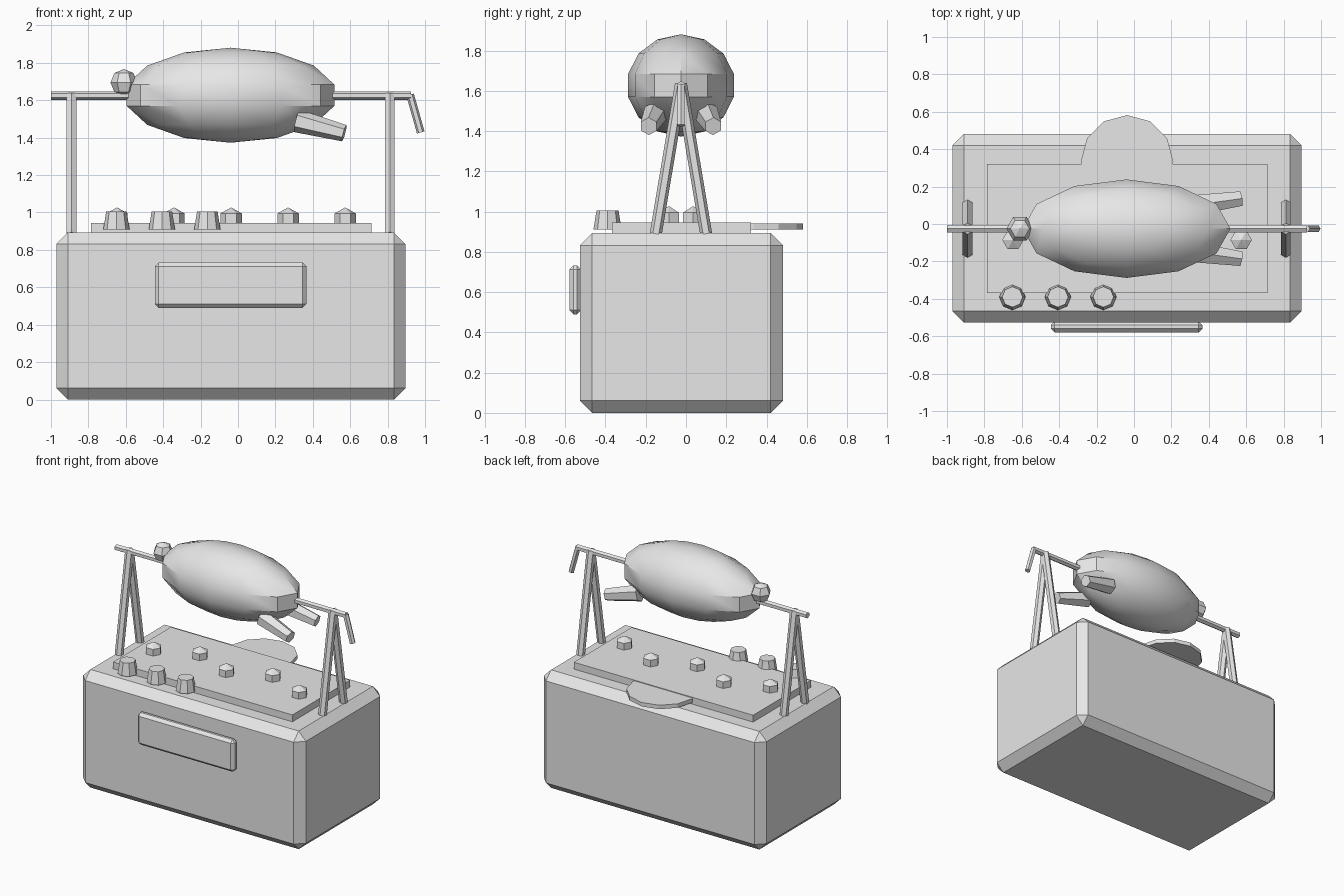
import bpy
from math import radians
from mathutils import Vector

CX, CY = -0.037, -0.025   # axis of the whole grill
SPIT_Z = 1.625

cube = bpy.data.objects.get("Cube")
if cube:
    bpy.data.objects.remove(cube, do_unlink=True)

grey = bpy.data.materials.new("plain_grey")
grey.use_nodes = True
grey.diffuse_color = (0.8, 0.8, 0.8, 1)
grey.node_tree.nodes["Principled BSDF"].inputs["Base Color"].default_value = (0.8, 0.8, 0.8, 1)


def finish(name):
    ob = bpy.context.object
    ob.name = name
    ob.data.materials.append(grey)
    return ob


def box(name, low, high, chamfer=0):
    low, high = Vector(low), Vector(high)
    bpy.ops.mesh.primitive_cube_add(size=1, location=(low + high) / 2)
    ob = finish(name)
    ob.scale = high - low
    bpy.ops.object.transform_apply(location=False, rotation=False, scale=True)
    if chamfer:
        mod = ob.modifiers.new("chamfer", 'BEVEL')
        mod.width = chamfer
        mod.segments = 1
    return ob


def rod(name, start, end, r1, r2=None, sides=6):
    start, end = Vector(start), Vector(end)
    axis = end - start
    bpy.ops.mesh.primitive_cone_add(vertices=sides, radius1=r1, radius2=r2 or r1,
                                    depth=axis.length, location=(start + end) / 2)
    ob = finish(name)
    ob.rotation_euler = axis.to_track_quat('Z', 'Y').to_euler()
    return ob


def ball(name, centre, radii, segments, rings, turn=0):
    bpy.ops.mesh.primitive_uv_sphere_add(segments=segments, ring_count=rings,
                                         radius=1, location=centre)
    ob = finish(name)
    ob.scale = radii
    ob.rotation_euler.z = radians(turn)
    bpy.ops.object.transform_apply(location=False, rotation=True, scale=True)
    return ob


# Chamfered grill box, cooking plate and front panel
box("grill_body", (-0.97, -0.527, 0), (0.895, 0.482, 0.893), 0.061)
box("cooking_plate", (-0.787, -0.368, 0.88), (0.713, 0.322, 0.945))
box("front_panel", (-0.445, -0.58, 0.49), (0.366, -0.52, 0.733), 0.021)

# Round shelf sticking out behind the plate
rod("back_shelf", (CX, 0.335, 0.91), (CX, 0.335, 0.94), 0.247, sides=12)

# Control knobs along the front
for i in range(3):
    x = -0.65 + 0.243 * i
    rod(f"knob_{i + 1}", (x, -0.39, 0.91), (x, -0.39, 1.005), 0.07, 0.055, sides=8)

# Zigzag row of coals
for i in range(5):
    y = CY + (0.06 if i % 2 else -0.06)
    ball(f"coal_{i + 1}", (-0.647 + 0.305 * i, y, 0.963), (0.066, 0.066, 0.064), 6, 3, 30)

# A-frame supports at both ends
for side, x in (("right", -0.89), ("left", 0.812)):
    for place, dy in (("front", -0.125), ("back", 0.125)):
        rod(f"{side}_{place}_support", (x, CY + dy, 0.89), (x, CY, 1.635), 0.03)

# Spit and its crank handle
rod("spit", (-1, CY, SPIT_Z), (0.925, CY, SPIT_Z), 0.023)
rod("crank_handle", (0.92, CY, SPIT_Z + 0.005), (0.977, CY, 1.428), 0.021)

# Roast body, smooth with creased ends
roast = ball("roast_body", (CX - 0.003, CY, SPIT_Z + 0.002), (0.57, 0.27, 0.254), 12, 7)
bpy.ops.object.shade_smooth_by_angle(angle=radians(30))

# Small faceted knob at the neck end
ball("roast_head", (-0.61, CY, 1.695), (0.072, 0.072, 0.072), 6, 4, 30)

# Tapered hind legs
for side, s in (("front", -1), ("back", 1)):
    rod(f"{side}_drumstick", (0.315, CY + s * 0.125, 1.49),
        (0.568, CY + s * 0.16, 1.424), 0.062, 0.045)
